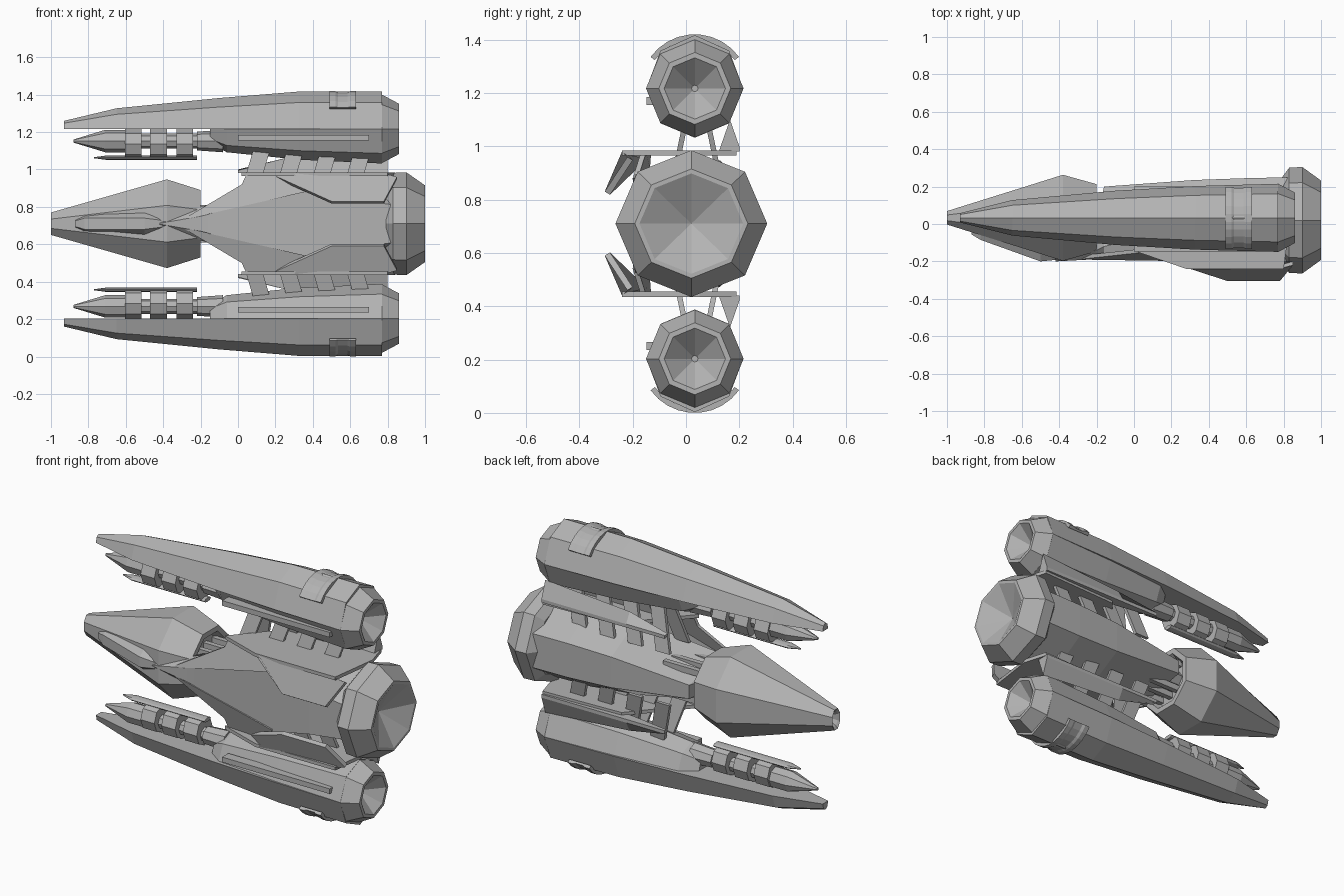
import bpy, bmesh, math

if "Cube" in bpy.data.objects:
    bpy.data.objects.remove(bpy.data.objects["Cube"])

MID = 0.71   # mirror height between the two nacelles
AY = 0.033   # y of the long axes
grey = bpy.data.materials.new("hull grey")
grey.diffuse_color = (0.45, 0.45, 0.45, 1)
grey.use_nodes = True
grey.node_tree.nodes["Principled BSDF"].inputs["Base Color"].default_value = grey.diffuse_color


def skin(name, lofts, mirror=False):
    """Skin lists of cross-sections; optionally repeat them mirrored in z."""
    bm = bmesh.new()
    for rings in lofts:
        for flip in ([False, True] if mirror else [False]):
            part = bmesh.new()
            rows = [[part.verts.new((x, y, 2 * MID - z if flip else z)) for x, y, z in r] for r in rings]
            for a, b in zip(rows, rows[1:]):
                for i in range(len(a)):
                    j = (i + 1) % len(a)
                    part.faces.new((a[i], a[j], b[j], b[i]))
            part.faces.new(rows[0])
            part.faces.new(rows[-1])
            bmesh.ops.remove_doubles(part, verts=part.verts, dist=0.0005)
            bmesh.ops.recalc_face_normals(part, faces=part.faces)
            tmp = bpy.data.meshes.new("tmp")
            part.to_mesh(tmp)
            bm.from_mesh(tmp)
            bpy.data.meshes.remove(tmp)
            part.free()
    me = bpy.data.meshes.new(name)
    bm.to_mesh(me)
    bm.free()
    me.materials.append(grey)
    ob = bpy.data.objects.new(name, me)
    bpy.context.collection.objects.link(ob)
    return ob


def ring(x, ry, rz, cy=AY, cz=MID, turn=0.0, start=0, stop=8):
    """Eight-sided section, or part of one, across x."""
    return [(x, cy + ry * math.cos(math.radians(45 * k + turn)),
             cz + rz * math.sin(math.radians(45 * k + turn)))
            for k in range(start, stop)]


def box(x0, x1, y0, y1, z0, z1, lean=0.0, spread=0.0):
    """Box; its top may shift along x (lean) and y (spread)."""
    return [[(x0, y0, z0), (x1, y0, z0), (x1, y1, z0), (x0, y1, z0)],
            [(x0 + lean, y0 + spread, z1), (x1 + lean, y0 + spread, z1),
             (x1 + lean, y1 + spread, z1), (x0 + lean, y1 + spread, z1)]]


def plate(pts, off):
    return [pts, [tuple(a + b for a, b in zip(p, off)) for p in pts]]


# Cockpit pod with hollow nose and recessed rear
F = 1 / math.cos(math.radians(22.5))
pod = [(-0.93, 0.001, 0.001, AY), (-0.99, 0.028, 0.045, AY), (-1.0, 0.036, 0.06, AY),
       (-0.38, 0.23, 0.237, AY), (-0.2, 0.18, 0.18, AY), (-0.2, 0.15, 0.15, AY), (-0.24, 0.13, 0.13, AY)]
skin("cockpit_pod", [[ring(x, a * F, b * F, c, turn=22.5) for x, a, b, c in pod]])

# Raised canopy on the front of the pod
canopy = [(-0.87, -0.01, -0.055, 0.03, 0.015), (-0.82, -0.02, -0.085, 0.055, 0.03),
          (-0.5, -0.1, -0.2, 0.098, 0.03), (-0.42, -0.1, -0.192, 0.09, 0.02), (-0.38, -0.1, -0.19, 0.02, 0.01)]
skin("canopy", [[[(x, y0, MID - w), (x, y1, MID - v), (x, y1, MID + v), (x, y0, MID + w)]
                 for x, y0, y1, w, v in canopy]])

# Neck rods joining pod and hull
skin("neck_rods", [box(-0.26, 0.06, y, y + 0.03, 0.775, 0.81) for y in (-0.06, 0.02, 0.1)], True)
skin("neck_core", [[ring(-0.26, 0.1, 0.06), ring(0.05, 0.12, 0.08)]])

# Central hull: pointed keel on the front, widening to the engine
hull = [(-0.42, -0.2, -0.198, -0.195, 0.002, 0.003, 0.002), (-0.2, -0.188, -0.14, 0.0, 0.04, 0.09, 0.03),
        (-0.16, -0.187, -0.12, 0.2, 0.05, 0.1, 0.04), (0.32, -0.19, 0.0, 0.235, 0.19, 0.22, 0.09),
        (0.6, -0.2, 0.03, 0.245, 0.13, 0.235, 0.1), (0.84, -0.2, 0.03, 0.25, 0.1, 0.24, 0.1)]
skin("central_hull", [[[(x, f, MID - a), (x, f, MID + a), (x, m, MID + b), (x, k, MID + c),
                        (x, k, MID - c), (x, m, MID - b)] for x, f, m, k, a, b, c in hull]])

# Main engine with conical nozzle
eng = [(0.79, 0.22), (0.83, 0.272), (0.9, 0.275), (1.0, 0.205), (1.0, 0.188), (0.9, 0.001)]
skin("main_engine", [[ring(x, r * 1.035, r, 0.02) for x, r in eng]])

# Wing shells: sloped front skin, folded flap and side plate
front_skin = plate([(-0.3, -0.19, 0.73), (0.02, -0.155, 0.92), (0.05, -0.15, 0.985),
                    (0.32, -0.17, 0.975), (0.36, -0.2, 0.88)], (0, 0.02, 0))
flap = plate([(0.2, -0.165, 0.965), (0.3, -0.24, 0.98), (0.78, -0.24, 0.98), (0.85, -0.22, 0.96),
              (0.78, -0.305, 0.83), (0.5, -0.305, 0.83)], (0, 0.02, -0.012))
side = plate([(0.02, -0.15, 0.965), (0.28, -0.24, 0.965), (0.8, -0.24, 0.965), (0.84, 0.05, 0.965),
              (0.8, 0.19, 0.965), (0.3, 0.17, 0.965)], (0, 0, 0.02))
skin("wing_shells", [front_skin, flap, side], True)

# Rear blades beside the nacelles
blade = [[(x, AY + 0.09 * 1.0 + d, 0.98), (x, 0.2, 0.98), (x, 0.2, 1.0), (x, 0.165, 0.99 + h)]
         for x, d, h in ((0.0, 0.06, 0.005), (0.25, 0.02, 0.07), (0.8, 0.0, 0.11))]
skin("rear_blades", [blade], True)

# Leaning struts between hull and nacelles
skin("struts", [box(x - 0.06, x + 0.03, y, y + 0.02, 0.86, 1.1, 0.07, s)
                for x in (0.07, 0.25, 0.43, 0.61) for y, s in ((-0.06, 0.05), (0.12, -0.05))], True)

# Nacelle upper shells (half octagon, flat underside)
NZ = 1.217
shell = [(-0.93, 0.025, 0.043), (-0.65, 0.095, 0.11), (-0.1, 0.145, 0.165),
         (0.33, 0.17, 0.2), (0.77, 0.182, 0.2)]
skin("nacelle_shells", [[ring(x, a, b, cz=NZ, stop=5) for x, a, b in shell]], True)

# Nacelle lower bodies
belly = [(-0.15, 0.06, 0.075), (-0.06, 0.125, 0.125), (0.33, 0.16, 0.165), (0.77, 0.182, 0.185)]
skin("nacelle_bellies", [[ring(x, a, b, cz=NZ, start=4, stop=9) for x, a, b in belly]], True)

# Nacelle nozzles
noz = [(0.74, 0.17), (0.77, 0.183), (0.86, 0.135), (0.86, 0.115), (0.76, 0.001)]
skin("nacelle_nozzles", [[ring(x, r, r, cz=NZ) for x, r in noz]], True)

# Guns under each nacelle: barrel, cooling ribs and lower blade
barrel = [(-0.88, 0.01, 0.008), (-0.71, 0.06, 0.06), (-0.6, 0.06, 0.06), (-0.6, 0.04, 0.04),
          (-0.22, 0.04, 0.04), (-0.22, 0.055, 0.05), (-0.08, 0.06, 0.06)]
skin("gun_barrels", [[ring(x, a, b, cz=1.152) for x, a, b in barrel]], True)
skin("gun_ribs", [[ring(x - 0.045, 0.075, 0.08, cz=1.137), ring(x + 0.045, 0.075, 0.08, cz=1.137)]
                  for x in (-0.56, -0.425, -0.285)], True)
skin("gun_blades", [[ring(x, a, b, cz=1.063) for x, a, b in
                     ((-0.77, 0.004, 0.003), (-0.7, 0.03, 0.012), (-0.22, 0.03, 0.012))]], True)

# Slim side rail on the front of each nacelle
skin("side_rails", [box(0.0, 0.7, -0.148, -0.09, 1.155, 1.185)], True)

# Curved clamps over the outer side of each nacelle
arc = [math.radians(a) for a in range(36, 145, 12)]
clamp = []
for a in arc:
    c, s = math.cos(a), math.sin(a)
    clamp.append([(x, AY + r * c, NZ - 0.003 + (r + 0.001) * s)
                  for x, r in ((0.49, 0.185), (0.49, 0.205), (0.52, 0.205), (0.535, 0.198),
                               (0.585, 0.198), (0.6, 0.205), (0.63, 0.205), (0.63, 0.185))])
skin("clamps", [clamp], True)
